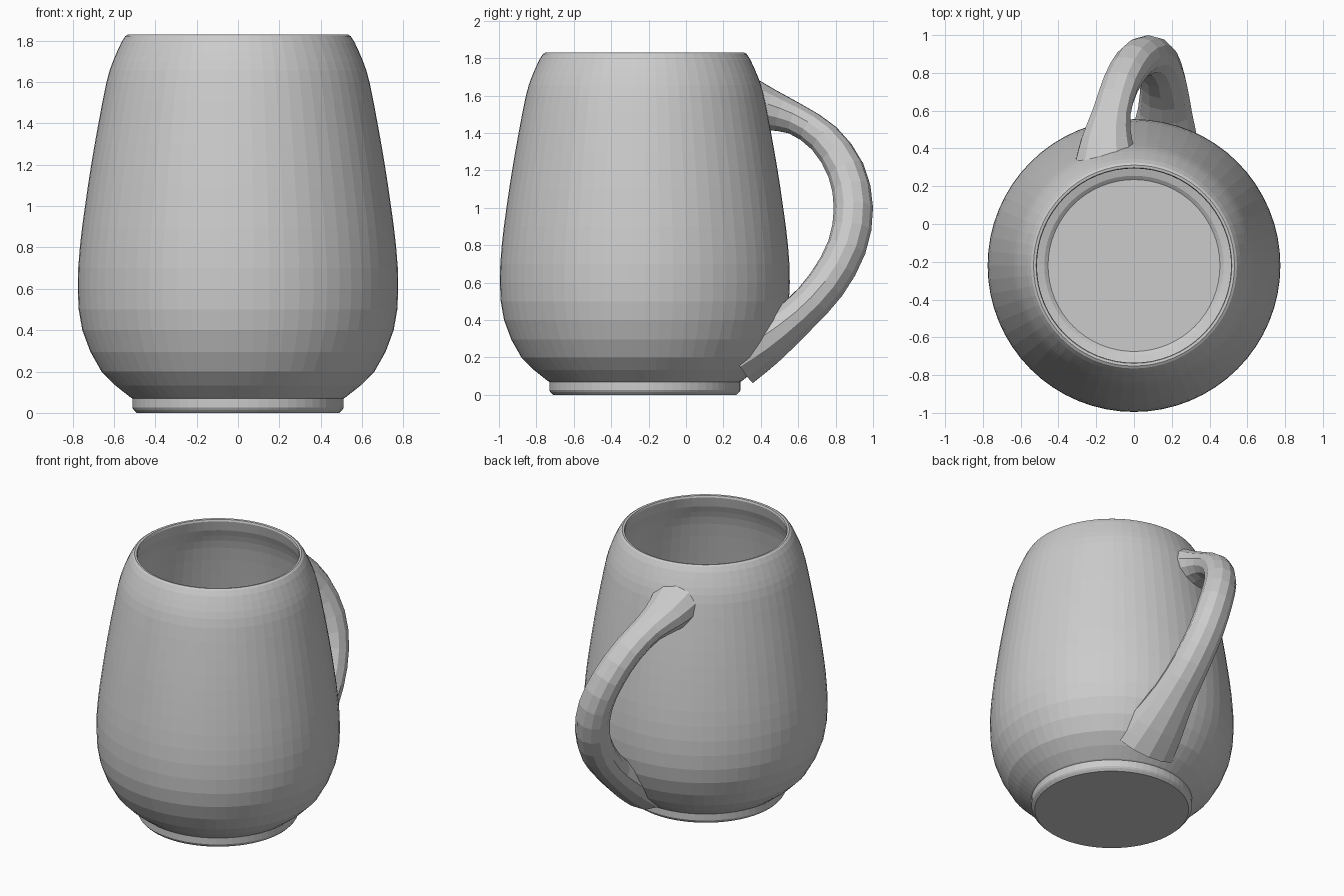
import bpy, bmesh, math
from mathutils import Vector

if "Cube" in bpy.data.objects:
    bpy.data.objects.remove(bpy.data.objects["Cube"])

CY = -0.22      # mug axis
SEG = 64

clay = bpy.data.materials.new("grey clay")
clay.diffuse_color = (0.6, 0.6, 0.6, 1)
clay.use_nodes = True
clay.node_tree.nodes["Principled BSDF"].inputs["Base Color"].default_value = clay.diffuse_color


def smooth_path(pts, n):
    """Catmull-Rom resampling of points with any number of components."""
    p = [Vector(q) for q in pts]
    p = [2 * p[0] - p[1]] + p + [2 * p[-1] - p[-2]]
    out = []
    for i in range(1, len(p) - 2):
        a, b, c, d = p[i - 1:i + 3]
        for k in range(n):
            t = k / n
            out.append(0.5 * (2 * b + (c - a) * t + (2 * a - 5 * b + 4 * c - d) * t * t
                              + (3 * b - a - 3 * c + d) * t ** 3))
    return out + [p[-2]]


def skin(name, rings):
    """Join closed rings of points into a capped solid."""
    bm = bmesh.new()
    vr = [[bm.verts.new(c) for c in r] for r in rings]
    for a, b in zip(vr, vr[1:]):
        n = len(a)
        for i in range(n):
            bm.faces.new((a[i], a[(i + 1) % n], b[(i + 1) % n], b[i]))
    bm.faces.new(vr[0])
    bm.faces.new(vr[-1])
    bmesh.ops.recalc_face_normals(bm, faces=bm.faces)
    me = bpy.data.meshes.new(name)
    bm.to_mesh(me)
    bm.free()
    me.materials.append(clay)
    ob = bpy.data.objects.new(name, me)
    bpy.context.collection.objects.link(ob)
    return ob


def lathe(name, profile):
    turn = [2 * math.pi * i / SEG for i in range(SEG)]
    return skin(name, [[(r * math.cos(a), CY + r * math.sin(a), z) for a in turn]
                       for r, z in profile])


# Mug body: foot, rounded outer wall, rolled rim, inner wall and floor
wall = smooth_path([(0.52, 0.075), (0.66, 0.2), (0.753, 0.4), (0.775, 0.6), (0.765, 0.8),
                    (0.74, 1.0), (0.71, 1.2), (0.675, 1.4), (0.636, 1.6), (0.605, 1.7),
                    (0.565, 1.79)], 2)
wall = [(w.x, w.y) for w in wall]
foot = [(0.49, 0.0), (0.505, 0.015), (0.511, 0.025), (0.511, 0.07)]
rim = [(0.545, 1.822), (0.532, 1.83), (0.518, 1.828), (0.514, 1.815)]
inner = [(r - 0.055, z) for r, z in reversed(wall[1:-1])]
floor = [(0.475, 0.115), (0.455, 0.10)]
lathe("mug_body", foot + wall + rim + inner + floor)

# Handle: x, y, z, half thickness, half width along a slanted loop
path = smooth_path([(-0.15, 0.28, 1.58, 0.15, 0.18),
                    (-0.145, 0.44, 1.525, 0.115, 0.14),
                    (-0.12, 0.585, 1.475, 0.086, 0.105),
                    (-0.07, 0.74, 1.37, 0.090, 0.10),
                    (0.00, 0.855, 1.20, 0.100, 0.105),
                    (0.075, 0.895, 1.00, 0.105, 0.11),
                    (0.125, 0.86, 0.79, 0.105, 0.115),
                    (0.155, 0.75, 0.59, 0.105, 0.125),
                    (0.165, 0.60, 0.425, 0.105, 0.145),
                    (0.16, 0.42, 0.28, 0.13, 0.19),
                    (0.15, 0.28, 0.19, 0.15, 0.22)], 2)
centres = [Vector(p[:3]) for p in path]
across = Vector((0.93, 0.0, 0.2)).normalized()
rings = []
for i, p in enumerate(path):
    tan = (centres[min(i + 1, len(path) - 1)] - centres[max(i - 1, 0)]).normalized()
    side = (across - tan * across.dot(tan)).normalized()
    out = tan.cross(side)
    rings.append([centres[i] + out * p[3] * math.cos(a) + side * p[4] * math.sin(a)
                  for a in (2 * math.pi * k / 12 for k in range(12))])
handle = skin("handle", rings)

# Trim the handle roots inside the wall thickness
cutter = lathe("handle_root_cutter", [(r - 0.03, z) for r, z in wall])
cutter.hide_render = True
cutter.hide_set(True)
trim = handle.modifiers.new("trim_roots", 'BOOLEAN')
trim.operation = 'DIFFERENCE'
trim.solver = 'EXACT'
trim.object = cutter
